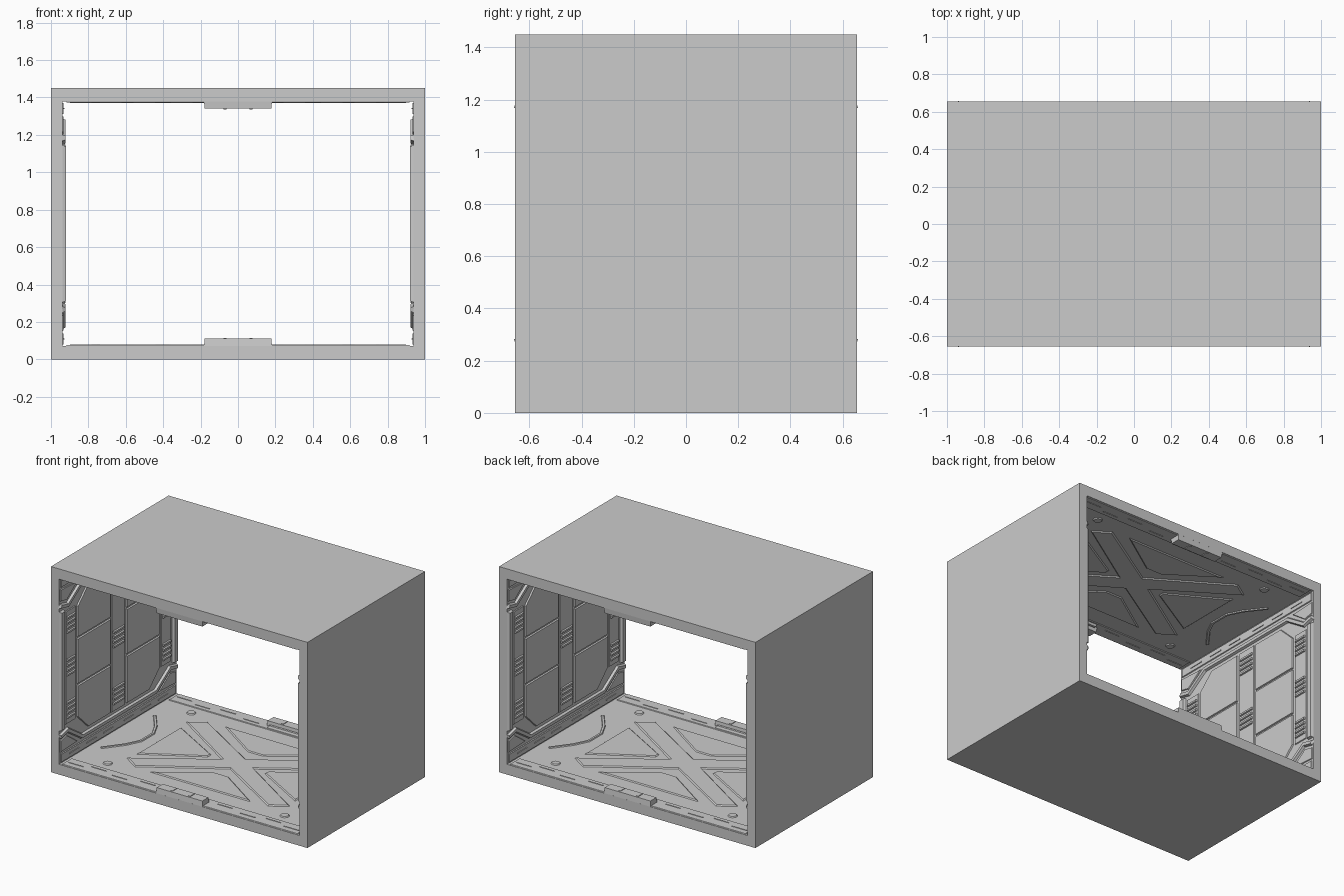
import bpy, bmesh, math
from mathutils import Vector

if "Cube" in bpy.data.objects:
    bpy.data.objects.remove(bpy.data.objects["Cube"])

# Overall half sizes; every mesh is built around the box centre and mirrored about it
HX, HY, HZ = 1.0, 0.655, 0.725
WALL, FLOOR = 0.938, 0.653          # inner half width and half height
CENTRE = (0, 0, HZ)


def add_object(name, bm, axes=(False, False, False)):
    mesh = bpy.data.meshes.new(name)
    bm.to_mesh(mesh)
    bm.free()
    ob = bpy.data.objects.new(name, mesh)
    ob.location = CENTRE
    bpy.context.collection.objects.link(ob)
    if any(axes):
        mod = ob.modifiers.new("Mirror", 'MIRROR')
        mod.use_axis = axes
        mod.use_mirror_merge = False
    return ob


def on_wall(u, v, h):
    return Vector((-WALL + h, u, v))


def on_floor(u, v, h):
    return Vector((u, v, -FLOOR + h))


def plates(name, place, polys, height, axes, slope=0.004, base=-0.002):
    """Raised plates with sloping edges from outlines in surface coordinates."""
    bm = bmesh.new()
    for pts in polys:
        area = sum(a[0] * b[1] - b[0] * a[1] for a, b in zip(pts, pts[1:] + pts[:1]))
        if area < 0:
            pts = pts[::-1]
        f = bm.faces.new([bm.verts.new(place(u, v, base)) for u, v in pts])
        f.normal_update()
        bmesh.ops.inset_individual(bm, faces=[f], thickness=slope,
                                   depth=height - base, use_even_offset=True)
    return add_object(name, bm, axes)


def rect(u0, u1, v0, v1):
    return [(u0, v0), (u1, v0), (u1, v1), (u0, v1)]


def strip(pts, width):
    """Outline of a mitred band running along a polyline."""
    p = [Vector(q) for q in pts]
    left, right = [], []
    for i, q in enumerate(p):
        d0 = (q - p[i - 1]).normalized() if i else (p[1] - q).normalized()
        d1 = (p[i + 1] - q).normalized() if i < len(p) - 1 else d0
        n0, n1 = Vector((-d0.y, d0.x)), Vector((-d1.y, d1.x))
        m = (n0 + n1).normalized()
        m *= width / 2 / m.dot(n0)
        left.append(tuple(q + m))
        right.append(tuple(q - m))
    return left + right[::-1]


def disc(u, v, r, n=16):
    return [(u + r * math.cos(2 * math.pi * i / n), v + r * math.sin(2 * math.pi * i / n))
            for i in range(n)]


X, XY, XZ, XYZ = (True, False, False), (True, True, False), (True, False, True), (True, True, True)
Z, YZ = (False, False, True), (False, True, True)

# Outer shell: rectangular tube open front and back
bm = bmesh.new()
rings = []
for y in (-HY, HY):
    for a, b in ((HX, HZ), (WALL, FLOOR)):
        rings.append([bm.verts.new((sx * a, y, sz * b))
                      for sx, sz in ((-1, -1), (1, -1), (1, 1), (-1, 1))])
fo, fi, bo, bi = rings
for i in range(4):
    j = (i + 1) % 4
    for r, s in ((fo, fi), (fi, bi), (bi, bo), (bo, fo)):
        bm.faces.new((r[i], r[j], s[j], s[i]))
bmesh.ops.recalc_face_normals(bm, faces=bm.faces)
add_object("outer_shell", bm)

# Side walls: rails with dashes along top and bottom
plates("wall_rail", on_wall, [rect(-0.64, 0.64, -0.648, -0.585)], 0.006, XZ)
plates("wall_rail_dash", on_wall,
       [rect(u, u + 0.11, -0.622, -0.61) for u in (0.06, 0.25, 0.44)], 0.010, XYZ, 0.003)

# Side walls: cranked frame band around the panels, with corner gussets
plates("wall_frame_band", on_wall,
       [strip([(-0.654, -0.46), (-0.57, -0.44), (-0.41, -0.545),
               (0.41, -0.545), (0.57, -0.44), (0.654, -0.46)], 0.035)], 0.016, XZ, 0.007)
plates("wall_corner_gusset", on_wall,
       [[(-0.645, -0.49), (-0.575, -0.475), (-0.45, -0.565), (-0.645, -0.575)]], 0.006, XYZ)

# Side walls: end posts and ribbed columns
plates("wall_end_post", on_wall, [rect(-0.654, -0.605, -0.42, 0.42)], 0.018, XY, 0.006)
plates("wall_side_column", on_wall, [rect(-0.59, -0.475, -0.40, 0.40)], 0.006, XY)
plates("wall_centre_column", on_wall, [rect(-0.075, 0.075, -0.51, 0.51)], 0.006, X)


def slats(u0, u1, centres):
    return [rect(u0, u1, c + k * 0.034 - 0.011, c + k * 0.034 + 0.011)
            for c in centres for k in (-1.5, -0.5, 0.5, 1.5)]


plates("side_column_slats", on_wall, slats(-0.58, -0.485, (-0.30, 0, 0.30)), 0.016, XY, 0.005)
plates("centre_column_slats", on_wall, slats(-0.062, 0.062, (-0.40, 0, 0.40)), 0.016, X, 0.005)

# Side walls: three rows of flat panels, outer rows with a clipped corner
plates("wall_end_panel", on_wall,
       [[(-0.46, -0.17), (-0.46, -0.39), (-0.34, -0.505), (-0.09, -0.505), (-0.09, -0.17)]],
       0.010, XYZ)
plates("wall_middle_panel", on_wall, [rect(-0.46, -0.09, -0.16, 0.16)], 0.010, XY)

# Floor and ceiling: large raised cross
quarter = [(0.13, 0), (0.64, 0.33), (0.52, 0.41), (0, 0.09)]
cross = (quarter + [(-u, v) for u, v in quarter[2::-1]]
         + [(-u, -v) for u, v in quarter[1:]] + [(u, -v) for u, v in quarter[2:0:-1]])
plates("floor_cross", on_floor, [cross], 0.007, Z, 0.010)

# Floor and ceiling: wedge panels between the cross arms
plates("floor_wedge_front", on_floor,
       [[(-0.40, -0.42), (0.40, -0.42), (0.06, -0.19), (-0.06, -0.19)]], 0.006, YZ, 0.010)
plates("floor_wedge_side", on_floor,
       [[(0.22, -0.02), (0.62, -0.25), (0.62, 0.25), (0.22, 0.02)]], 0.006, XZ, 0.010)

# Floor and ceiling: bent ribs near the walls, corner studs, edge borders
plates("floor_bent_rib", on_floor,
       [strip([(0.86, -0.30), (0.76, -0.17), (0.71, -0.07), (0.71, 0.07),
               (0.76, 0.17), (0.86, 0.30)], 0.022)], 0.007, XZ)
plates("floor_stud", on_floor, [disc(0.69, 0.465, 0.032)], 0.007, XYZ, 0.006)
plates("floor_border", on_floor, [rect(-0.92, 0.92, -0.652, -0.54)], 0.005, YZ)
plates("floor_border_dash", on_floor,
       [rect(u, u + 0.12, v, v + 0.01) for u, v in
        ((0.24, -0.58), (0.44, -0.61), (0.62, -0.58), (0.78, -0.61))], 0.008, XYZ, 0.003)

# Latch brackets at the middle of each opening edge, top and bottom
plates("latch_bracket", on_floor, [rect(-0.182, 0.182, -0.655, -0.58)], 0.038, YZ, 0.004)
plates("latch_lip", on_floor,
       [rect(-0.16, 0.16, -0.582, -0.55)], 0.020, YZ, 0.008)
plates("latch_rib", on_floor,
       [rect(0.06, 0.08, -0.645, -0.59)], 0.042, XYZ, 0.003, 0.03)
